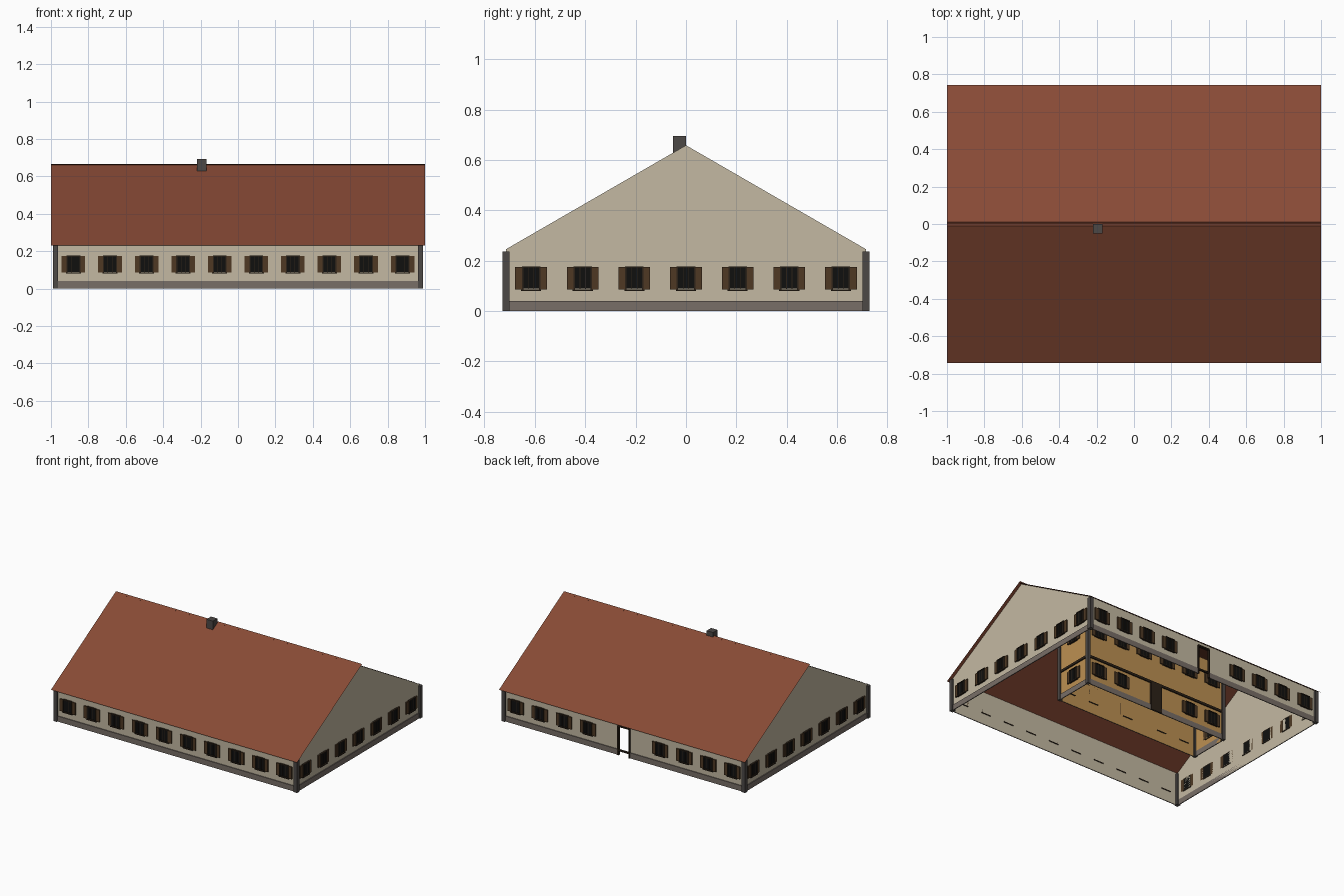
import bpy, bmesh, math
from mathutils import Matrix, Vector

if "Cube" in bpy.data.objects:
    bpy.data.objects.remove(bpy.data.objects["Cube"])


def srgb(r, g, b):
    f = lambda c: (c / 255 / 12.92) if c < 11 else ((c / 255 + 0.055) / 1.055) ** 2.4
    return (f(r), f(g), f(b), 1)


COLOURS = {
    "plaster": srgb(196, 185, 162), "roof_tile": srgb(136, 74, 53),
    "dark_stone": srgb(76, 72, 70), "plinth_stone": srgb(120, 110, 103),
    "shutter_wood": srgb(78, 57, 36), "frame_wood": srgb(44, 34, 24),
    "glass": srgb(16, 16, 15), "ochre": srgb(188, 144, 82),
}
MATS = {}
for n, c in COLOURS.items():
    MATS[n] = bpy.data.materials.new(n)
    MATS[n].diffuse_color = c

parts = {}  # name -> (bmesh, material name)


def part(name, mat):
    if name not in parts:
        parts[name] = (bmesh.new(), mat)
    return parts[name][0]


def box(name, mat, lo, hi, frame=Matrix()):
    lo, hi = Vector(lo), Vector(hi)
    m = frame @ Matrix.Translation((lo + hi) / 2) @ Matrix.Diagonal((*(hi - lo), 1))
    bmesh.ops.create_cube(part(name, mat), size=1, matrix=m)


def sheet(name, mat, pts):
    bm = part(name, mat)
    f = bm.faces.new([bm.verts.new(p) for p in pts])
    f.normal_update()
    if f.normal.dot(f.calc_center_median() - Vector((0, 0, 0.2))) < 0:
        f.normal_flip()


def wall_frame(angle, dist, cx=0):
    """Local frame of a wall: x along it, -y outwards (angle 0 = front)."""
    return Matrix.Translation((cx, 0, 0)) @ Matrix.Rotation(angle, 4, 'Z') @ Matrix.Translation((0, -dist, 0))


def window(pre, fr, u, z):
    for s in (-1, 1):  # shutters
        a, b = sorted((u + s * 0.036, u + s * 0.063))
        box(pre + "shutters", "shutter_wood", (a, -0.008, z - 0.045), (b, 0, z + 0.044), fr)
    box(pre + "window_glass", "glass", (u - 0.032, -0.008, z - 0.04), (u + 0.032, 0, z + 0.042), fr)
    for s in (-1, 1):  # frame and glazing bars
        box(pre + "window_frames", "frame_wood", (u + s * .034 - .003, -0.013, z - 0.047), (u + s * .034 + .003, 0, z + 0.047), fr)
        box(pre + "window_frames", "frame_wood", (u + s * .011 - .0012, -0.01, z - 0.043), (u + s * .011 + .0012, 0, z + 0.043), fr)
    box(pre + "window_frames", "frame_wood", (u - .034, -0.013, z + 0.042), (u + .034, 0, z + 0.047), fr)
    box(pre + "window_sills", "frame_wood", (u - .04, -0.013, z - 0.05), (u + .04, 0.004, z - 0.044), fr)


X, Y, RIDGE, SLOPE = 0.976, 0.715, 0.66, math.tan(math.radians(30))
TOP = RIDGE - SLOPE * Y - 0.002
DOOR, DOOR_H = 0.046, 0.215

# outer walls: open sheets, doorway in the back, gables at both ends
for s in (-1, 1):
    sheet("outer_walls", "plaster", [(s * X, -Y, 0), (s * X, Y, 0), (s * X, Y, TOP),
                                     (s * X, 0, RIDGE - 0.002), (s * X, -Y, TOP)])
for y, x0, x1, z0 in ((-Y, -X, X, 0), (Y, -X, -DOOR, 0), (Y, DOOR, X, 0), (Y, -DOOR, DOOR, DOOR_H)):
    sheet("outer_walls", "plaster", [(x0, y, z0), (x1, y, z0), (x1, y, TOP), (x0, y, TOP)])

# roof slopes crossing slightly at the ridge
for s in (-1, 1):
    c, e = 0.012, 0.743
    sheet("roof", "roof_tile", [(-1, -s * c, RIDGE + SLOPE * c), (1, -s * c, RIDGE + SLOPE * c),
                                (1, s * e, RIDGE - SLOPE * e), (-1, s * e, RIDGE - SLOPE * e)])

# chimney
box("chimney", "dark_stone", (-0.22, -0.052, 0.61), (-0.168, 0, 0.694))

# outer walls: plinth and windows
half = math.pi / 2
P = 0.006
for k in range(4):
    length, dist = (X, Y) if k % 2 == 0 else (Y, X)
    fr = wall_frame(k * half, dist)
    if k == 2:
        for s in (-1, 1):
            a, b = sorted((s * DOOR, s * length))
            box("plinth", "plinth_stone", (a, -P, 0), (b, 0, 0.04), fr)
    else:
        box("plinth", "plinth_stone", (-length, -P, 0), (length, 0, 0.04), fr)
    us = [(i - 4.5) * 0.1955 for i in range(10)] if k % 2 == 0 else [(i - 3) * 0.205 for i in range(7)]
    for u in us:
        if k == 2 and abs(u) < 0.15:
            continue
        window("", fr, u, 0.13)

# corner posts
for sx in (-1, 1):
    for sy in (-1, 1):
        box("corner_posts", "dark_stone", (sx * X - .014, sy * Y - .014, 0), (sx * X + .014, sy * Y + .014, 0.237))

# doorway frame in the back wall
fb = wall_frame(math.pi, Y)
for s in (-1, 1):
    box("door_frame", "frame_wood", (s * DOOR - .005, -0.012, 0), (s * DOOR + .005, 0.006, DOOR_H), fb)
box("door_frame", "frame_wood", (-DOOR, -0.012, DOOR_H - .006), (DOOR, 0.006, DOOR_H + .004), fb)
box("door_frame", "frame_wood", (-DOOR, -0.01, 0.03), (DOOR, 0.004, 0.04), fb)

# inner house under the big roof
CX, IX, IY, IT = -0.065, 0.585, 0.145, 0.565
for s in (-1, 1):
    sheet("inner_walls", "ochre", [(CX + s * IX, -IY, 0), (CX + s * IX, IY, 0), (CX + s * IX, IY, IT),
                                   (CX + s * IX, 0, RIDGE - .015), (CX + s * IX, -IY, IT)])
    sheet("inner_walls", "ochre", [(CX - IX, s * IY, 0), (CX + IX, s * IY, 0),
                                   (CX + IX, s * IY, IT), (CX - IX, s * IY, IT)])
    for t in (-1, 1):
        x, y = CX + s * IX, t * IY
        box("inner_posts", "dark_stone", (x - .012, y - .012, 0), (x + .012, y + .012, 0.54))
for k in range(4):
    length, dist = (IX, IY) if k % 2 == 0 else (IY, IX)
    fr = wall_frame(k * half, dist, CX)
    box("inner_plinth", "plinth_stone", (-length, -P, 0), (length, 0, 0.04), fr)
    box("inner_floor_beam", "frame_wood", (-length, -0.008, 0.205), (length, 0, 0.222), fr)
    if k % 2:
        low, high = [0], [0]
    else:
        low = [-0.49, -0.295, 0.295, 0.49] + ([0] if k == 0 else [])
        high = [-0.49, -0.295, -0.1, 0.1, 0.295, 0.49]
    for u in low:
        window("inner_", fr, u, 0.13)
    for u in high:
        window("inner_", fr, u, 0.43)
    if k == 2:
        box("inner_door", "frame_wood", (-0.046, -0.012, 0), (0.046, 0, 0.21), fr)

# turn each part into an object
for name, (bm, mat) in parts.items():
    me = bpy.data.meshes.new(name)
    bm.to_mesh(me)
    bm.free()
    me.materials.append(MATS[mat])
    bpy.context.scene.collection.objects.link(bpy.data.objects.new(name, me))

for m in bpy.data.materials:
    if m.users and not m.is_grease_pencil:
        m.use_nodes = True
        m.node_tree.nodes["Principled BSDF"].inputs["Base Color"].default_value = m.diffuse_color
